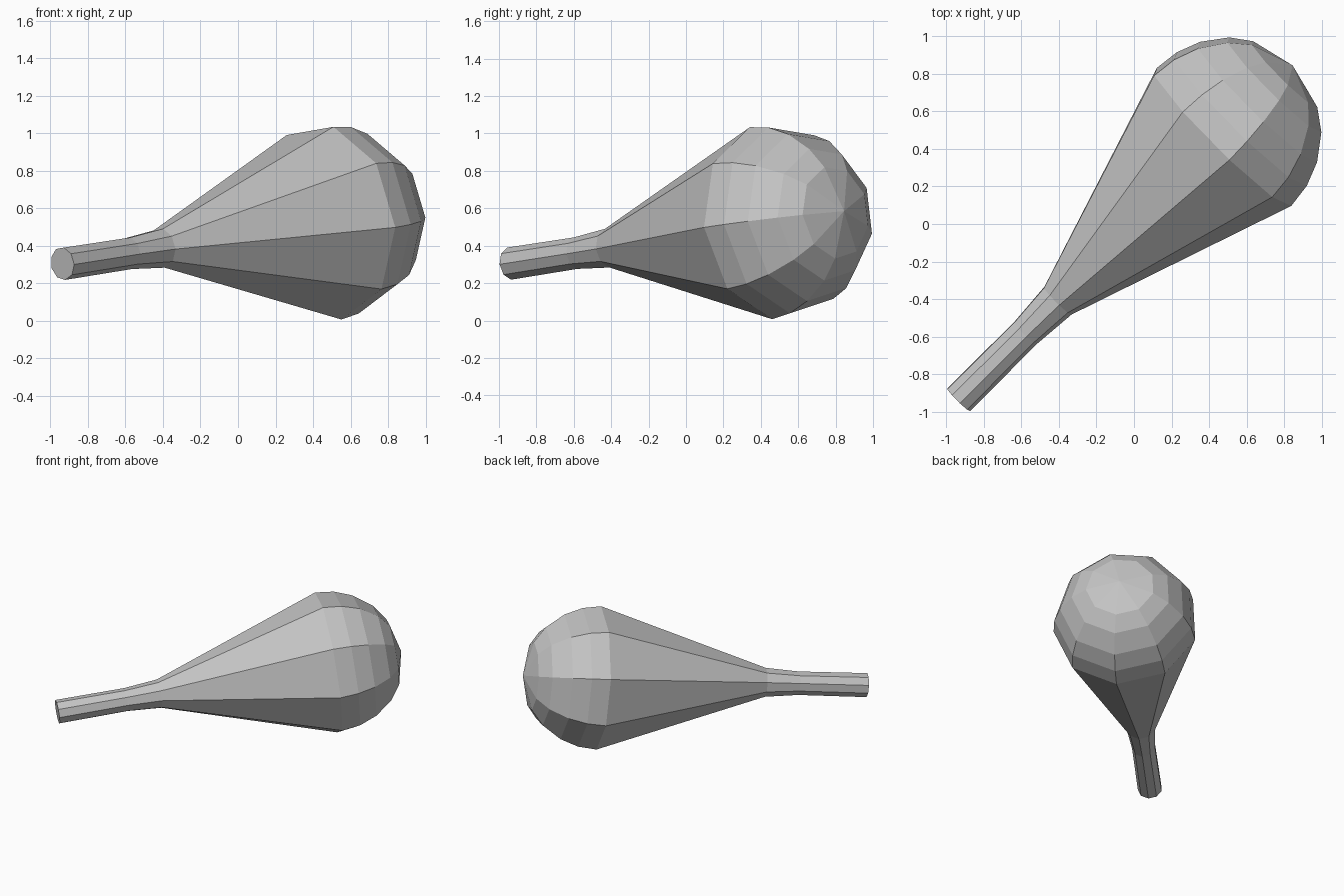
import bpy, bmesh, math
from mathutils import Vector

# Remove the default object
if "Cube" in bpy.data.objects:
    bpy.data.objects.remove(bpy.data.objects["Cube"], do_unlink=True)

# Single grey material
grey = bpy.data.materials.new("mid_grey")
grey.use_nodes = True
colour = (0.55, 0.55, 0.55, 1)
grey.diffuse_color = colour
grey.node_tree.nodes["Principled BSDF"].inputs["Base Color"].default_value = colour

# Axis of the club: from the handle butt to the tip of the rounded head
SIDES = 9
START = Vector((-0.935, -0.935, 0.305))
TIP = Vector((0.845, 0.845, 0.585))
along = (TIP - START).normalized()
side = Vector((1, -1, 0)).normalized()
up = side.cross(along).normalized()
if up.z < 0:
    up = -up

# Profile: (distance along the axis, radius) for handle, neck and domed head
HANDLE = [(0, 0.088), (0.505, 0.086), (0.75, 0.106)]
HEAD = [(1.992, 0.525), (2.127, 0.508), (2.257, 0.457), (2.387, 0.36), (2.467, 0.25)]

bm = bmesh.new()
rings = []
for dist, radius in HANDLE + HEAD:
    ring = []
    for i in range(SIDES):
        a = math.radians(-3) + math.tau * i / SIDES
        ring.append(bm.verts.new(START + along * dist
                                 + (side * math.cos(a) + up * math.sin(a)) * radius))
    rings.append(ring)

# Side panels, flat butt and pointed fan at the head
tip = bm.verts.new(TIP)
bm.faces.new(rings[0])
for i in range(SIDES):
    j = (i + 1) % SIDES
    for low, high in zip(rings, rings[1:]):
        bm.faces.new((low[i], low[j], high[j], high[i]))
    bm.faces.new((rings[-1][i], rings[-1][j], tip))
bmesh.ops.recalc_face_normals(bm, faces=bm.faces)

mesh = bpy.data.meshes.new("club_body")
bm.to_mesh(mesh)
bm.free()
mesh.materials.append(grey)
club = bpy.data.objects.new("club_body", mesh)
bpy.context.collection.objects.link(club)
